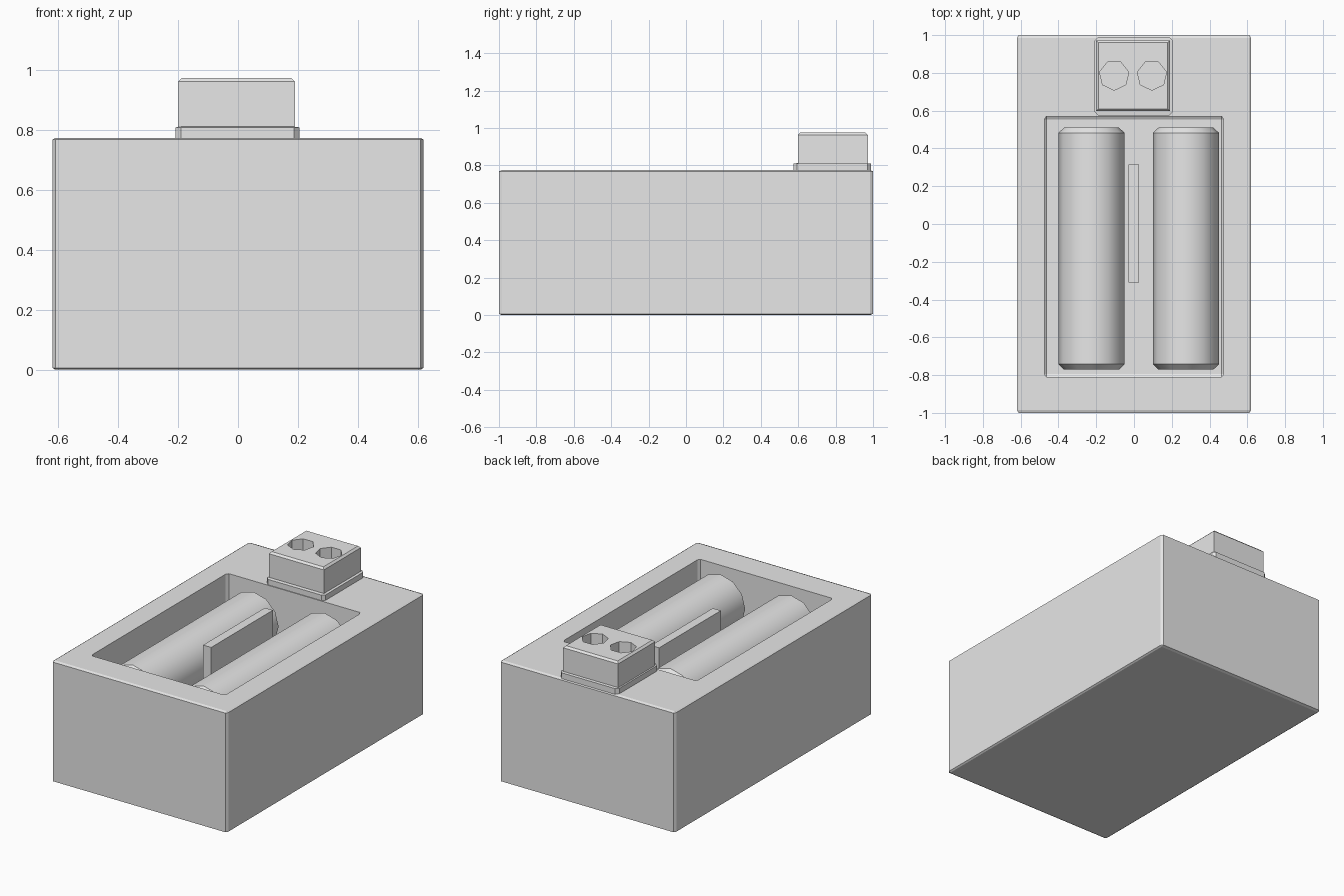
import bpy, bmesh, math
from mathutils import Matrix, Vector

if "Cube" in bpy.data.objects:
    bpy.data.objects.remove(bpy.data.objects["Cube"], do_unlink=True)

grey = bpy.data.materials.new("light_grey")
grey.use_nodes = True
grey.diffuse_color = (0.8, 0.8, 0.8, 1)
grey.node_tree.nodes["Principled BSDF"].inputs["Base Color"].default_value = (0.8, 0.8, 0.8, 1)


def finish(name, bm):
    bmesh.ops.recalc_face_normals(bm, faces=bm.faces)
    mesh = bpy.data.meshes.new(name)
    bm.to_mesh(mesh)
    bm.free()
    mesh.materials.append(grey)
    obj = bpy.data.objects.new(name, mesh)
    bpy.context.collection.objects.link(obj)
    return obj


def box(name, low, high, chamfer=0.0, top_chamfer=0.0):
    """Block between two corners; chamfer is a fraction of each side."""
    low, high = Vector(low), Vector(high)
    bm = bmesh.new()
    bmesh.ops.create_cube(bm, size=1)
    if chamfer:
        bmesh.ops.bevel(bm, geom=bm.edges[:], offset=chamfer, segments=1, affect='EDGES')
    bmesh.ops.scale(bm, vec=high - low, verts=bm.verts)
    bmesh.ops.translate(bm, vec=(low + high) / 2, verts=bm.verts)
    if top_chamfer:
        rim = [e for e in bm.edges if all(v.co.z > high.z - 0.001 for v in e.verts)]
        bmesh.ops.bevel(bm, geom=rim, offset=top_chamfer, segments=1, affect='EDGES')
    return finish(name, bm)


def cylinder(name, centre, radius, length, sides, turn, chamfer=0.0):
    bm = bmesh.new()
    bmesh.ops.create_cone(bm, cap_ends=True, segments=sides, radius1=radius,
                          radius2=radius, depth=length)
    if chamfer:
        rims = [e for e in bm.edges if abs(e.verts[0].co.z - e.verts[1].co.z) < 0.001]
        bmesh.ops.bevel(bm, geom=rims, offset=chamfer, segments=1, affect='EDGES')
    bmesh.ops.transform(bm, matrix=Matrix.Translation(centre) @ turn, verts=bm.verts)
    return finish(name, bm)


def cut(obj, cutter):
    mod = obj.modifiers.new("cut", 'BOOLEAN')
    mod.operation = 'DIFFERENCE'
    mod.solver = 'EXACT'
    mod.object = cutter
    bpy.context.view_layer.objects.active = obj
    bpy.ops.object.modifier_apply(modifier=mod.name)
    bpy.data.objects.remove(cutter, do_unlink=True)


# Case with an open tray in the top
case = box("case", (-0.62, -1, 0), (0.62, 1, 0.775), chamfer=0.008)
cut(case, box("tray_cutter", (-0.475, -0.81, 0.4), (0.475, 0.57, 1.2), chamfer=0.012))

# Two cells lying in the tray, with a divider between them
lying = Matrix.Rotation(math.pi / 2, 4, 'X')
for name, x in (("right_cell", -0.225), ("left_cell", 0.275)):
    cell = cylinder(name, (x, -0.13, 0.58), 0.175, 1.28, 12, lying, chamfer=0.028)
    bpy.ops.object.select_all(action='DESELECT')
    cell.select_set(True)
    bpy.context.view_layer.objects.active = cell
    bpy.ops.object.shade_smooth_by_angle(angle=math.radians(32))
box("divider", (-0.03, -0.31, 0.39), (0.027, 0.315, 0.77))

# Connector on its flange, with two seven-sided sockets
box("connector_flange", (-0.209, 0.575, 0.765), (0.206, 0.99, 0.812), chamfer=0.045)
connector = box("connector", (-0.2, 0.598, 0.77), (0.19, 0.972, 0.975), top_chamfer=0.012)
point_front = Matrix.Rotation(-math.pi / 2, 4, 'Z') @ Matrix.Rotation(math.pi / 2, 4, 'Z')
for x in (-0.105, 0.095):
    socket = cylinder("socket_cutter", (x, 0.787, 0.92), 0.079, 0.2, 7,
                      Matrix.Rotation(math.pi, 4, 'Z') @ point_front)
    cut(connector, socket)
